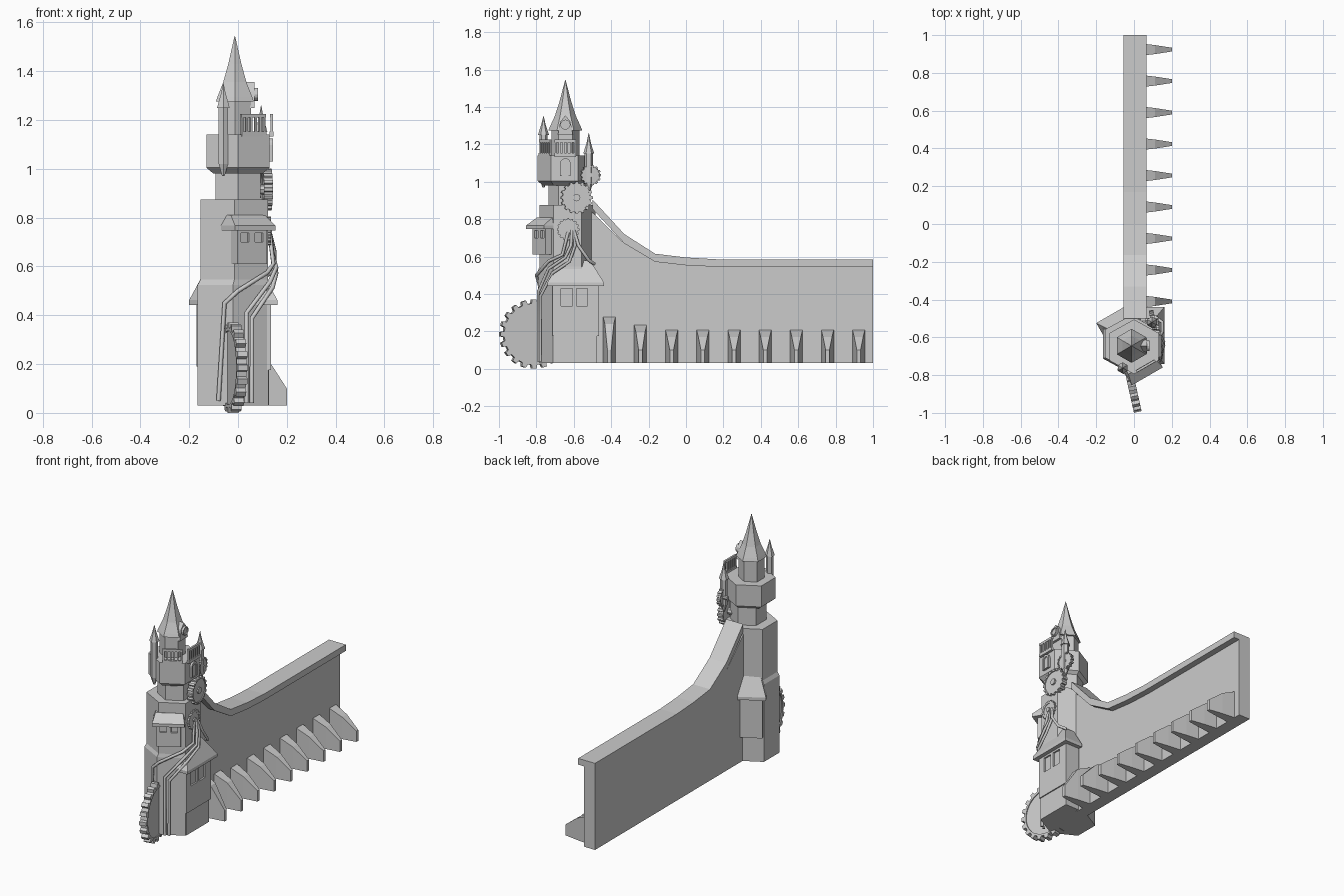
import bpy, bmesh, math
from mathutils import Matrix, Vector

if "Cube" in bpy.data.objects:
    bpy.data.objects.remove(bpy.data.objects["Cube"])


def loft(name, rings, M=Matrix.Identity(4), smooth=False):
    """Bridge rings of equal point count and cap both ends."""
    bm = bmesh.new()
    loops = [[bm.verts.new(M @ Vector(p)) for p in r] for r in rings]
    n = len(loops[0])
    for a, b in zip(loops, loops[1:]):
        for i in range(n):
            j = (i + 1) % n
            bm.faces.new((a[i], a[j], b[j], b[i]))
    bm.faces.new(loops[0])
    bm.faces.new(loops[-1])
    bmesh.ops.recalc_face_normals(bm, faces=bm.faces)
    me = bpy.data.meshes.new(name)
    bm.to_mesh(me)
    bm.free()
    ob = bpy.data.objects.new(name, me)
    bpy.context.collection.objects.link(ob)
    return ob


def rect(x0, x1, y0, y1, z):
    return [(x0, y0, z), (x1, y0, z), (x1, y1, z), (x0, y1, z)]


def box(name, x0, x1, y0, y1, z0, z1, M=Matrix.Identity(4)):
    return loft(name, [rect(x0, x1, y0, y1, z0), rect(x0, x1, y0, y1, z1)], M)


def ring6(cx, cy, a, r, z):
    """Hexagon with flat sides at +-x (half width a) and points at +-y (r)."""
    k = a / math.cos(math.pi / 6)
    return [(cx + k * math.cos(math.radians(30 + 60 * i)),
             cy + r * math.sin(math.radians(30 + 60 * i)), z) for i in range(6)]


def facing(x, y, z, deg):
    """Frame whose +x points outward at the given heading."""
    return Matrix.Translation((x, y, z)) @ Matrix.Rotation(math.radians(deg), 4, 'Z')


# local x -> tangent, local y -> up, local z -> outward
PLATE = Matrix(((0, 0, 1, 0), (1, 0, 0, 0), (0, 1, 0, 0), (0, 0, 0, 1)))


def framed(name, outer, inner, t, recess, M):
    """Plate with a raised rim and a recessed middle on both faces."""
    at = lambda pts, w: [(u, v, w) for u, v in pts]
    h = t / 2
    return loft(name, [at(inner, -h + recess), at(inner, -h), at(outer, -h),
                       at(outer, h), at(inner, h), at(inner, h - recess)], M @ PLATE)


def gear(name, loc, R, teeth, t, deg=0, rim=0.82):
    outer, inner = [], []
    for i in range(teeth):
        for f, k in ((-.30, .89), (-.2, 1), (.2, 1), (.30, .89)):
            a = 2 * math.pi * (i + f) / teeth
            outer.append((R * k * math.cos(a), R * k * math.sin(a)))
            inner.append((R * rim * math.cos(a), R * rim * math.sin(a)))
    return framed(name, outer, inner, t, t * 0.15, facing(*loc, deg))


# Wall with a sweeping top; the coping overhangs on the right side only
sweep = [(-0.5, .855, .905), (-.33, .67, .72), (-.165, .572, .615),
         (0, .553, .595), (.17, .545, .585), (1, .545, .585)]
body = [(1, .03), (-.52, .03), (-.52, .855)] + [(y, lo) for y, lo, hi in sweep[1:]]
loft("wall", [[(x, y, z) for y, z in body] for x in (-.055, .025)])
cope = [(y, lo) for y, lo, hi in sweep] + [(y, hi) for y, lo, hi in reversed(sweep)]
loft("wall_coping", [[(x, y, z) for y, z in cope] for x in (-.055, .065)])

# Wedge buttresses
for i in range(9):
    y = -.41 + i / 6
    top = {0: .24, 1: .195}.get(i, .17)
    loft("buttress", [
        [(x, y - w, .03), (x, y + w, .03), (x, y + w, h), (x, y - w, h)]
        for x, w, h in ((.02, .034, top + .04), (.11, .024, top), (.2, .01, .10))])

# Hexagonal tower in stacked tiers
loft("tower_base", [ring6(-.02, -.633, .145, .158, .03), ring6(-.02, -.633, .145, .158, .525),
                    ring6(-.015, -.633, .138, .15, .547)])
loft("tower_middle", [ring6(-.015, -.633, .138, .15, .54), ring6(-.015, -.633, .138, .15, .875)])
loft("tower_neck", [ring6(0, -.63, .092, .104, .87), ring6(0, -.63, .092, .104, 1.0)])
loft("gallery", [ring6(0, -.65, .10, .115, .98), ring6(0, -.65, .13, .145, 1.005),
                 ring6(0, -.65, .13, .145, 1.14)])
loft("tower_top", [ring6(-.013, -.645, .066, .075, 1.13), ring6(-.013, -.645, .066, .075, 1.285)])
loft("spire", [ring6(-.013, -.645, r * .866, r, z) for r, z in
               ((.09, 1.275), (.082, 1.295), (.055, 1.355), (.031, 1.43), (.001, 1.545))])

# Slim corner turrets
for x, y, z0, z1, z2 in ((-.06, -.762, 1.0, 1.25, 1.35), (.095, -.52, .97, 1.15, 1.26)):
    prof = ((.006, z0 - .03), (.022, z0 + .02), (.022, z1), (.03, z1), (.012, z1 + .055), (.001, z2))
    loft("turret", [ring6(x, y, r * .866, r, z) for r, z in prof])


def house(name, M, w, depth, z0, z1, zr, over, top, wins):
    """Projecting bay: body, hipped lean-to roof and recessed windows."""
    b = box(name, -depth, 0, -w, w, z0, z1 + .005, M)
    loft(name + "_roof", [rect(-depth, over, -w - over, w + over, z1 - .008),
                          rect(-depth, over, -w - over, w + over, z1 + .012),
                          rect(-depth, -.035, -w * top, w * top, zr)], M)
    for c, hw, a, z in wins:
        cut = box("window_cutter", -.012, .05, c - hw, c + hw, a, z, M)
        cut.hide_render = True
        cut.hide_set(True)
        m = b.modifiers.new("window", 'BOOLEAN')
        m.operation = 'DIFFERENCE'
        m.solver = 'EXACT'
        m.object = cut


# Bays on the right, back-left and front-right faces
house("right_bay", facing(.135, -.59, 0, 0), .125, .10, .175, .45, .58, .026, .62,
      [(-.047, .03, .335, .43), (.034, .03, .335, .43)])
box("right_bay_foot", .03, .128, -.705, -.475, .03, .18)
house("left_bay", facing(-.105, -.495, 0, 120), .075, .09, .19, .45, .575, .022, .8, [])
house("front_bay", facing(.058, -.785, 0, -60), .07, .11, .61, .755, .81, .025, 1.15,
      [(-.033, .019, .70, .738), (.033, .019, .70, .738)])

# Gears
gear("large_gear", (-.02, -.815, .185), .185, 20, .042, 12.5)
gear("neck_gear", (.118, -.585, .915), .086, 16, .036, 5)
gear("small_gear", (.10, -.51, 1.035), .055, 14, .025, 10)
gear("bay_gear", (.125, -.63, .745), .06, 16, .02, 0, .7)
for x0, x1, y, z, r in ((.05, .14, -.585, .915, .02), (.06, .11, -.51, 1.035, .012),
                        (.09, .14, -.63, .745, .015)):
    loft("axle", [[(x, y + r * math.cos(a * math.pi / 4), z + r * math.sin(a * math.pi / 4))
                   for a in range(8)] for x in (x0, x1)])


# Arched window on the gallery
def arch(w, h):
    n = 8
    return [(-w, 0), (w, 0)] + [(w * math.cos(math.pi * i / n), h - w + w * math.sin(math.pi * i / n))
                                for i in range(n + 1)]


framed("arched_window", arch(.028, .095), arch(.018, .08), .02, .008, facing(.134, -.645, 1.03, 0))

# Clock dormer on the spire
circle = lambda r: [(r * math.cos(math.pi * i / 6), r * math.sin(math.pi * i / 6)) for i in range(12)]
framed("clock_face", circle(.027), circle(.02), .02, .006, facing(.072, -.645, 1.305, 0))
loft("clock_gable", [[(x, -.685, 1.25), (x, -.605, 1.25), (x, -.617, 1.32), (x, -.645, 1.355), (x, -.673, 1.32)]
                     for x in (.03, .068)])


# Balcony railings along two gallery edges
def railing(M, hw, n):
    box("rail", -.006, .006, -hw, hw, .065, .08, M)
    box("rail_foot", -.008, .008, -hw, hw, -.012, .008, M)
    for i in range(n):
        y = -hw + .006 + (2 * hw - .012) * i / (n - 1)
        box("baluster", -.005, .005, y - .0045, y + .0045, 0, .07, M)


railing(facing(.138, -.645, 1.145, 0), .058, 6)
railing(facing(.062, -.752, 1.145, -60), .058, 6)


# Pipes climbing from the foot to the bay gear
def pipe(name, pts, r=.009):
    cu = bpy.data.curves.new(name, 'CURVE')
    cu.dimensions = '3D'
    cu.bevel_depth = r
    cu.bevel_resolution = 1
    cu.use_fill_caps = True
    sp = cu.splines.new('POLY')
    sp.points.add(len(pts) - 1)
    for p, q in zip(sp.points, pts):
        p.co = (*q, 1)
    bpy.context.collection.objects.link(bpy.data.objects.new(name, cu))


pipe("left_pipe", [(-.08, -.77, .05), (-.055, -.785, .45), (.0, -.80, .5),
                   (.12, -.735, .575), (.145, -.66, .61), (.13, -.63, .73)])
for d in (0, .022):
    pipe("right_pipe", [(.035 + d, -.79 + d / 2, .04), (.035 + d, -.79 + d / 2, .41 - d),
                        (.13 + d / 2, -.735 + d, .535 - d), (.157, -.645 + d, .595 - d),
                        (.14, -.615 + d, .66), (.13, -.61 + d / 2, .74)])
pipe("back_pipe", [(.13, -.6, .74), (.15, -.575, .66), (.15, -.52, .58), (.11, -.49, .56)])
